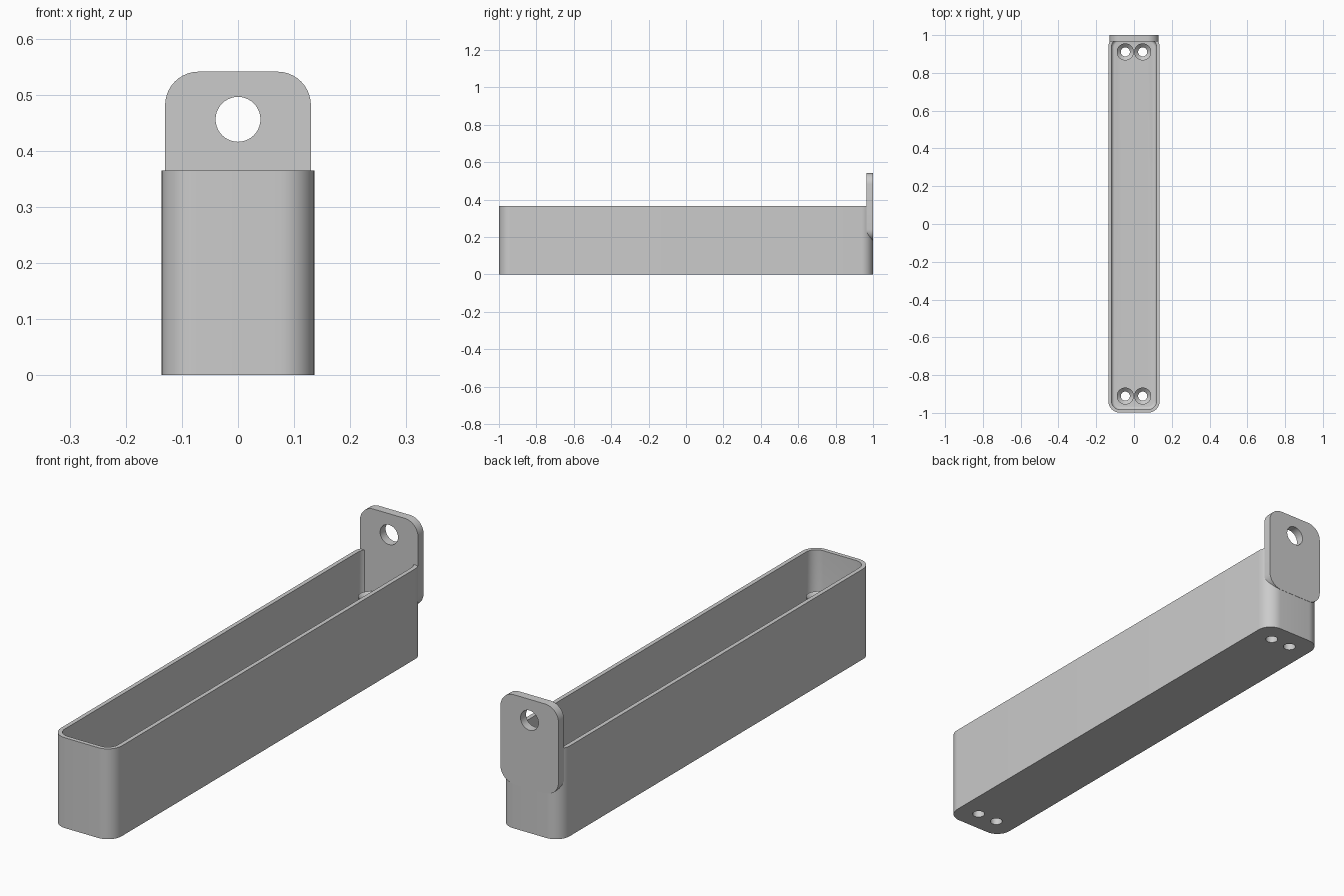
import bpy, bmesh, math
from mathutils import Matrix

cube = bpy.data.objects.get("Cube")
if cube:
    bpy.data.objects.remove(cube, do_unlink=True)

grey = bpy.data.materials.new("plain_grey")
grey.use_nodes = True
colour = (0.6, 0.6, 0.6, 1)
grey.diffuse_color = colour
grey.node_tree.nodes["Principled BSDF"].inputs["Base Color"].default_value = colour

HX, HY, HEIGHT, RADIUS = 0.136, 0.999, 0.365, 0.062
WALL, FLOOR, FILLET = 0.017, 0.035, 0.016
HOLE_R, POST_R, POST_TOP = 0.024, 0.045, 0.215
HOLES = [(sx * 0.046, sy * 0.911) for sx in (-1, 1) for sy in (-1, 1)]


def finish(name, bm):
    bmesh.ops.recalc_face_normals(bm, faces=bm.faces)
    mesh = bpy.data.meshes.new(name)
    bm.to_mesh(mesh)
    bm.free()
    obj = bpy.data.objects.new(name, mesh)
    bpy.context.collection.objects.link(obj)
    mesh.materials.append(grey)
    return obj


def smooth(obj):
    bpy.ops.object.select_all(action="DESELECT")
    obj.select_set(True)
    bpy.context.view_layer.objects.active = obj
    bpy.ops.object.shade_smooth_by_angle(angle=math.radians(30))


def rounded_rect(hx, hy, r, steps=10):
    pts = []
    for k, (sx, sy) in enumerate([(1, 1), (-1, 1), (-1, -1), (1, -1)]):
        for i in range(steps + 1):
            a = (k + i / steps) * math.pi / 2
            pts.append((sx * (hx - r) + r * math.cos(a), sy * (hy - r) + r * math.sin(a)))
    return pts


def loft(bm, rings, cap=True):
    loops = [[bm.verts.new(p) for p in ring] for ring in rings]
    n = len(loops[0])
    for a, b in zip(loops, loops[1:]):
        for i in range(n):
            bm.faces.new((a[i], a[(i + 1) % n], b[(i + 1) % n], b[i]))
    if cap:
        bm.faces.new(loops[0])
        bm.faces.new(loops[-1])


def cut(obj, places, radius, depth, turn=Matrix()):
    bm = bmesh.new()
    for p in places:
        bmesh.ops.create_cone(bm, cap_ends=True, segments=40, radius1=radius, radius2=radius,
                              depth=depth, matrix=Matrix.Translation(p) @ turn)
    cutter = finish(obj.name + "_cutter", bm)
    mod = obj.modifiers.new("holes", "BOOLEAN")
    mod.operation, mod.solver, mod.object = "DIFFERENCE", "EXACT", cutter
    bpy.context.view_layer.objects.active = obj
    bpy.ops.object.modifier_apply(modifier=mod.name)
    bpy.data.objects.remove(cutter, do_unlink=True)


# Open tray with rounded corners and a filleted floor
sections = [(0, 0), (0, HEIGHT), (WALL, HEIGHT)]
for i in range(6):
    a = i / 5 * math.pi / 2
    sections.append((WALL + FILLET * (1 - math.cos(a)), FLOOR + FILLET * (1 - math.sin(a))))
bm = bmesh.new()
loft(bm, [[(x, y, z) for x, y in rounded_rect(HX - d, HY - d, RADIUS - d)] for d, z in sections])
tray = finish("tray", bm)
cut(tray, [(x, y, 0) for x, y in HOLES], HOLE_R, 0.2)
smooth(tray)

# Hanging tab on the back, with a round hole
TAB_LOW, TAB_TOP, TAB_THICK = 0.18, 0.541, 0.035
mid, half = (TAB_LOW + TAB_TOP) / 2, (TAB_TOP - TAB_LOW) / 2
bm = bmesh.new()
loft(bm, [[(x, y, z + mid) for x, z in rounded_rect(0.13, half, 0.06)] for y in (1, 1 - TAB_THICK)])
tab = finish("hanging_tab", bm)
cut(tab, [(0, 1, 0.456)], 0.04, 0.2, Matrix.Rotation(math.pi / 2, 4, "X"))
smooth(tab)

# Hollow screw posts with countersunk tops
profile = [(POST_R, FLOOR), (POST_R, POST_TOP), (HOLE_R, POST_TOP - 0.02), (HOLE_R, FLOOR)]
for number, (x, y) in enumerate(HOLES, 1):
    bm = bmesh.new()
    circle = [i / 40 * math.tau for i in range(40)]
    loft(bm, [[(x + r * math.cos(a), y + r * math.sin(a), z) for a in circle] for r, z in profile], cap=False)
    smooth(finish(f"screw_post_{number}", bm))
